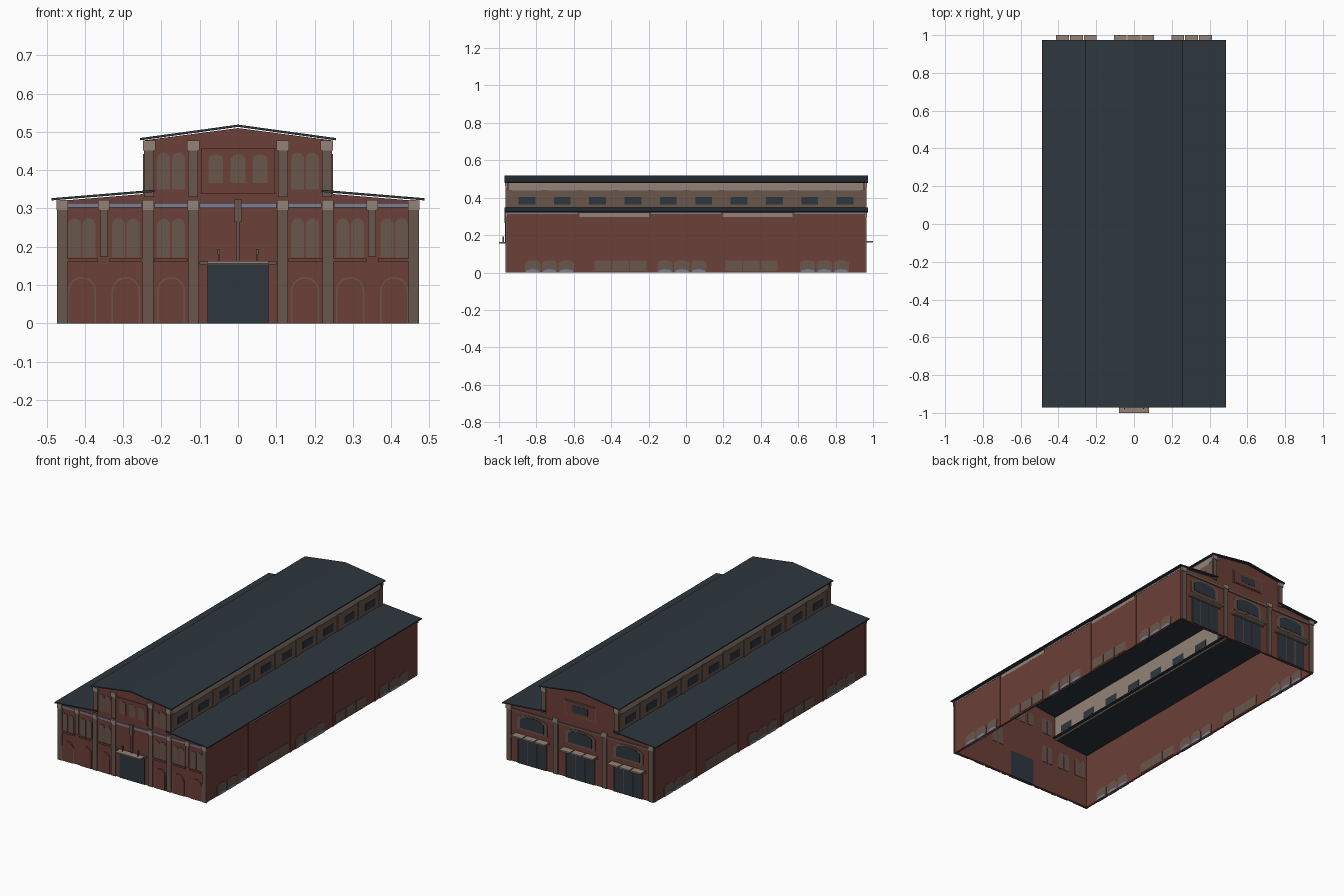
import bpy, bmesh, math

if "Cube" in bpy.data.objects:
    bpy.data.objects.remove(bpy.data.objects["Cube"])


def mat(name, r, g, b):
    m = bpy.data.materials.new(name)
    m.diffuse_color = (r, g, b, 1)
    m.use_nodes = True
    m.node_tree.nodes["Principled BSDF"].inputs["Base Color"].default_value = m.diffuse_color
    return m


BRICK = mat("red brick", .150, .050, .040)
TAUPE = mat("taupe stone", .140, .092, .072)
BEIGE = mat("beige stone", .290, .228, .185)
BLUE = mat("blue grey trim", .205, .205, .285)
SLATE = mat("dark slate", .027, .038, .048)


# A solid is (profile points, axis, start, end); a part is several solids in one object
def part(name, material, solids):
    bm = bmesh.new()
    for pts, axis, a, b in solids:
        def put(p, t):
            return bm.verts.new((p[0], t, p[1]) if axis == 'y' else (t, p[0], p[1]))
        v0 = [put(p, a) for p in pts]
        v1 = [put(p, b) for p in pts]
        bm.faces.new(v0)
        bm.faces.new(v1[::-1])
        for i in range(len(pts)):
            j = (i + 1) % len(pts)
            bm.faces.new((v0[i], v1[i], v1[j], v0[j]))
    bmesh.ops.recalc_face_normals(bm, faces=bm.faces)
    me = bpy.data.meshes.new(name)
    bm.to_mesh(me)
    bm.free()
    me.materials.append(material)
    ob = bpy.data.objects.new(name, me)
    bpy.context.collection.objects.link(ob)
    return ob


def rect(c, w, z0, z1):
    return [(c - w/2, z0), (c + w/2, z0), (c + w/2, z1), (c - w/2, z1)]


def arch(c, w, z0, z1, rise=None, n=10):
    rise = w/2 if rise is None else rise
    return [(c - w/2, z0), (c + w/2, z0)] + [
        (c + w/2*math.cos(math.pi*i/n), z1 - rise + rise*math.sin(math.pi*i/n))
        for i in range(n + 1)]


def front(pts, out=.003, depth=.0):
    return (pts, 'y', -.958 - out, -.958 + depth)


def back(pts, out=.003, depth=.0):
    return (pts, 'y', .958 - depth, .958 + out)


def sides(pts, x0, x1):
    return [(pts, 'x', s*x0, s*x1) for s in (1, -1)]


# Shell: end walls with stepped gable, long walls, clerestory
gable = [(-.466, 0), (.466, 0), (.466, .32), (.245, .338), (.245, .478),
         (0, .510), (-.245, .478), (-.245, .338), (-.466, .32)]
part("end_walls", BRICK, [(gable, 'y', -.958, -.946), (gable, 'y', .946, .958)])
part("side_walls", BRICK, sides(rect(0, 1.892, 0, .32), .458, .466))
part("clerestory_walls", BEIGE, sides(rect(0, 1.892, .335, .478), .234, .242))

# Roofs
def slab(line, t):
    return line + [(x, z - t) for x, z in reversed(line)]

part("nave_roof", SLATE, [(slab([(-.256, .484), (0, .519), (.256, .484)], .006), 'y', -.971, .973)])
part("aisle_roofs", SLATE, [(slab([(s*.487, .327), (s*.218, .349)], .006), 'y', -.971, .973)
                            for s in (1, -1)])

# Front pilasters, thicker capitals in lighter stone
lower = [s*x for x in (.117, .235, .35, .459) for s in (1, -1)]
upper = [s*x for x in (.117, .232) for s in (1, -1)]
part("front_pilasters", TAUPE,
     [front(rect(x, .028, 0, .32), .006) for x in lower if abs(x) < .3 or abs(x) > .4]
     + [front(rect(x, .020, .175, .32), .006) for x in lower if .3 < abs(x) < .4]
     + [front(rect(x, .026, .33, .476), .006) for x in upper])
part("front_capitals", BEIGE,
     [front(rect(x, .030, a, b), o) for x in lower for a, b, o in ((.296, .308, .008), (.308, .322, .010))]
     + [front(rect(x, .032, a, b), o) for x in upper for a, b, o in ((.452, .464, .008), (.464, .478, .010))])

# Front blind arches below, paired windows above
bays = [s*x for x in (.175, .293, .408) for s in (1, -1)]
part("front_arch_frames", TAUPE, [front(arch(x, .074, 0, .121), .002) for x in bays])
part("front_arch_fills", BRICK, [front(arch(x, .066, 0, .117), .004) for x in bays])
part("front_windows", TAUPE,
     [front(arch(x + d, .034, .172, .274), .003, .014) for x in bays for d in (-.019, .019)]
     + [front(arch(s*.175 + d, .034, .350, .446), .003, .014) for s in (1, -1) for d in (-.019, .019)])
part("front_sills", BRICK, [front(rect(x, .086, .160, .170), .006) for x in bays])
part("front_trim_band", BLUE, [front(rect(0, .2, .301, .315), .005)]
     + [front(rect(x, .085, .303, .315), .004) for x in bays])

# Front gable panel with three small windows
part("front_gable_panel", BRICK, [front(rect(0, .192, .338, .458), .004)])
part("front_gable_windows", TAUPE,
     [front(arch(x, .038, .366, .441, .012), .006, .014) for x in (-.058, 0, .058)])

# Front entrance: door, canopy, bracket mast and lamps
part("front_door", SLATE, [front(rect(0, .16, 0, .155), .005, .014)])
part("front_canopy", BEIGE, [(rect(0, .16, .156, .163), 'y', -1.0, -.955)])
part("front_lintel", TAUPE, [front(rect(0, .2, .154, .163), .008)])
part("front_mast", TAUPE, [front(rect(0, .008, .163, .28), .010), front(rect(0, .018, .265, .324), .012)])
part("front_lamps", TAUPE, [(rect(x, w, a, b), 'y', -.980, -.974) for x in (-.05, .05)
                            for w, a, b in ((.003, .163, .182), (.007, .180, .194))])

# Back: three door groups, canopies, segmental windows, pilasters
doors = (-.305, 0, .305)
part("back_doors", SLATE, [back(rect(x + d, .056, 0, .155), .005, .014)
                           for x in doors for d in (-.058, 0, .058)])
part("back_door_posts", TAUPE, [back(rect(x + d, .004, 0, .155), .006)
                                for x in doors for d in (-.089, -.029, .029, .089)])
part("back_canopies", BEIGE, [(rect(x + d, .068, .160, .168), 'y', .955, 1.0)
                              for x in doors for d in (-.073, 0, .073)])
part("back_canopy_beams", TAUPE, [back(rect(x, .22, .155, .162), .008) for x in doors])
part("back_window_frames", TAUPE, [back(arch(x, .19, .195, .285, .03), .003) for x in doors])
part("back_windows", SLATE, [back(arch(x, .15, .205, .277, .025), .005, .014) for x in doors])
bp = (-.452, -.155, .155, .452)
part("back_pilasters", TAUPE, [back(rect(x, .028, 0, .32), .006) for x in bp]
     + [back(rect(x, .026, .33, .476), .006) for x in (-.232, .232)]
     + [back(rect(0, .93, .292, .304), .005)])
part("back_capitals", BEIGE, [back(rect(x, .034, .298, .322), .010) for x in bp]
     + [back(rect(x, .032, .454, .478), .010) for x in (-.232, .232)])
part("back_gable_frame", TAUPE, [back(rect(0, .20, .362, .446), .003)])
part("back_gable_panel", BRICK, [back(rect(0, .19, .367, .441), .005)])
part("back_gable_window", SLATE, [back(rect(0, .10, .385, .425), .006, .014)])

# Side walls: raised bays, posts, cornice strip
full, low = (-.766, 0, .766), (-.384, .384)
posts = (-.575, -.193, .193, .575)
part("side_bays", BRICK, sum([sides(rect(y, .376, 0, .312), .464, .470) for y in full]
                             + [sides(rect(y, .376, 0, .297), .464, .469) for y in low], []))
part("side_posts", BRICK, sum([sides(rect(y, .012, 0, .318), .464, .473) for y in posts], []))
part("side_cornice", BEIGE, sum([sides(rect(y, .376, .298, .318), .464, .468) for y in low], []))
part("side_trim", BLUE, sum([sides(rect(y, .376, .312, .320), .464, .471) for y in full], []))

# Low cellar windows in the side walls
part("side_low_windows", TAUPE,
     sum([sides(arch(y + d, .082, .0, .066, .018), .456, .472) for y in (-.73, -.022, .74)
          for d in (-.09, 0, .09)]
         + [sides(rect(y + d, .088, .008, .064), .456, .471) for y in (-.35, .35)
            for d in (-.095, 0, .095)], []))
part("side_window_bases", BLUE,
     sum([sides(arch(y + d, .07, 0, .018, .012), .455, .473) for y in (-.73, -.022, .74)
          for d in (-.09, 0, .09)], []))

# Clerestory: taupe bays, piers and dark windows
part("clerestory_panels", TAUPE, sides(rect(0, 1.89, .335, .438), .240, .244))
part("clerestory_piers", TAUPE, sum([sides(rect(-.945 + .189*i, .03, .335, .442), .240, .248)
                                     for i in range(11)], []))
part("clerestory_windows", SLATE, sum([sides(rect(-.8505 + .189*i, .09, .365, .405), .233, .246)
                                       for i in range(10)], []))
